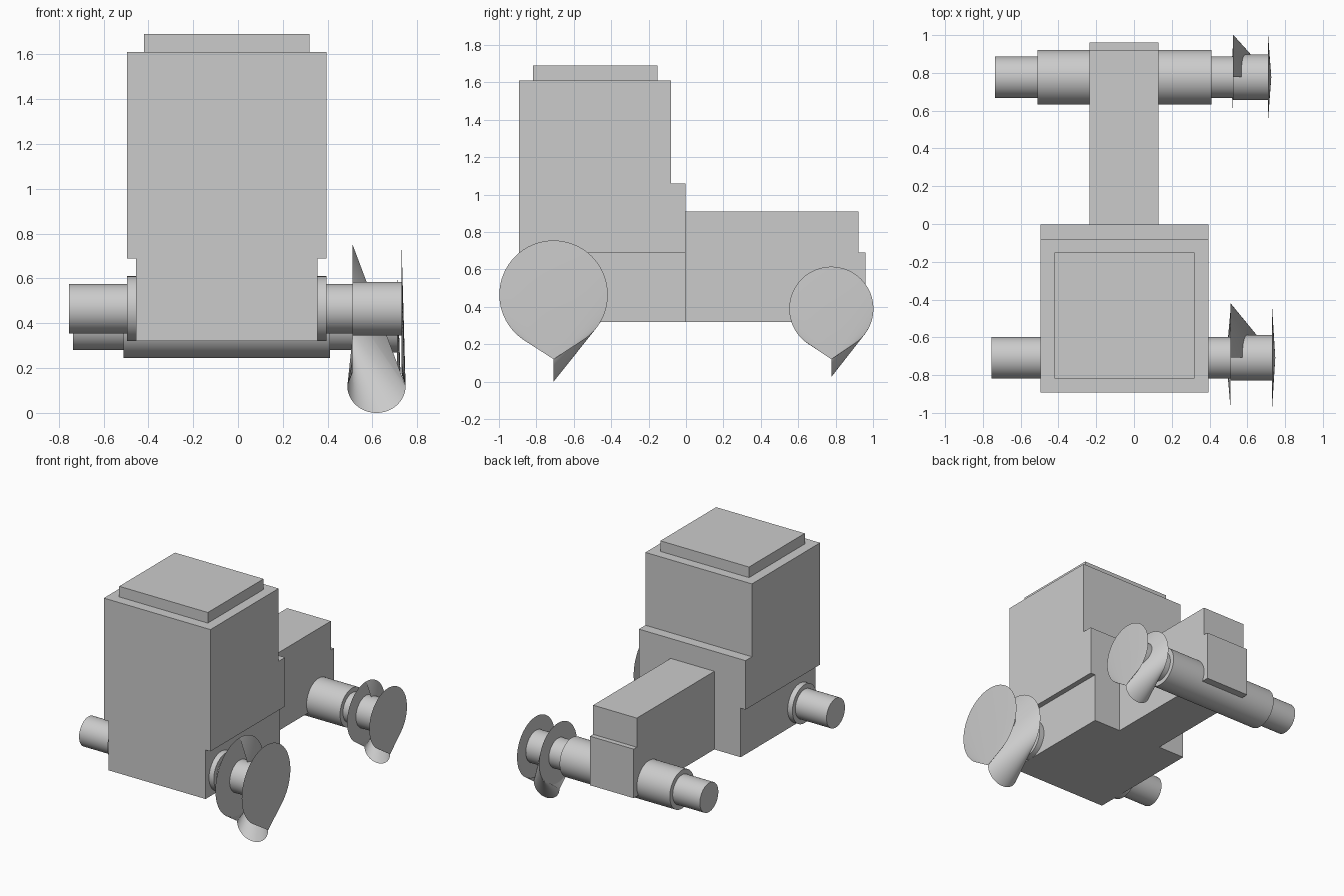
import bpy, bmesh, math
from mathutils import Matrix

if "Cube" in bpy.data.objects:
    bpy.data.objects.remove(bpy.data.objects["Cube"])

grey = bpy.data.materials.new("light_grey")
grey.diffuse_color = (0.6, 0.6, 0.6, 1)
grey.use_nodes = True
grey.node_tree.nodes["Principled BSDF"].inputs["Base Color"].default_value = grey.diffuse_color


def finish(name, bm, smooth=False):
    me = bpy.data.meshes.new(name)
    bm.to_mesh(me)
    bm.free()
    me.materials.append(grey)
    ob = bpy.data.objects.new(name, me)
    bpy.context.collection.objects.link(ob)
    if smooth:
        bpy.ops.object.select_all(action='DESELECT')
        ob.select_set(True)
        bpy.context.view_layer.objects.active = ob
        bpy.ops.object.shade_smooth_by_angle(angle=math.radians(30))
    return ob


def box(name, x0, x1, y0, y1, z0, z1):
    bm = bmesh.new()
    m = (Matrix.Translation(((x0 + x1) / 2, (y0 + y1) / 2, (z0 + z1) / 2))
         @ Matrix.Diagonal((x1 - x0, y1 - y0, z1 - z0, 1)))
    bmesh.ops.create_cube(bm, size=1, matrix=m)
    return finish(name, bm)


def rod(name, x0, x1, y, z, r):
    # cylinder lying along x
    bm = bmesh.new()
    m = Matrix.Translation(((x0 + x1) / 2, y, z)) @ Matrix.Rotation(math.pi / 2, 4, 'Y')
    bmesh.ops.create_cone(bm, cap_ends=True, segments=64, radius1=r, radius2=r,
                          depth=x1 - x0, matrix=m)
    return finish(name, bm, True)


def spool(name, y, z, r, x_in, x_out, lip_x, lip_z, lip_rx, lip_rz):
    """Inner and outer drop-shaped plates joined by a scoop with a half-round lip."""
    def rim(x, t):
        return (x, y + r * math.sin(t), z + r * math.cos(t))

    def lip(p):
        return (lip_x + lip_rx * math.cos(p), y, lip_z - lip_rz * math.sin(p))

    # outer plate: shallow fan from the rim to the lip corner
    n = 64
    bm = bmesh.new()
    tip = bm.verts.new(lip(0))
    ring = [bm.verts.new(rim(x_out, 2 * math.pi * i / n)) for i in range(n)]
    for i in range(n):
        bm.faces.new((tip, ring[(i + 1) % n], ring[i]))
    finish(name + "_outer_plate", bm, True)

    # inner plate: flat disc with its lower arc drawn out to the other corner
    bm = bmesh.new()
    ring = [bm.verts.new(rim(x_in, 2 * math.pi * i / n)) for i in range(n)]
    bm.faces.new(ring[::-1])
    tip = bm.verts.new(lip(math.pi))
    for i in range(n):
        if 0.34 * n <= i < 0.66 * n:
            bm.faces.new((tip, ring[i + 1], ring[i]))
    finish(name + "_inner_plate", bm)

    # scoop: straight rulings from the inner rim to the lip
    pairs = [(math.pi / 2 * i / 16, 0.0) for i in range(17)]
    for i in range(1, 33):
        p = math.pi * i / 32
        drop = (lip_rx + (lip_x - x_in) * math.cos(p)) / max(math.sin(p), 1e-3)
        zt = lip_z - drop * lip_rz / lip_rx
        t = math.acos(max(-1, min(1, r / (zt - z)))) if zt < z - r else math.pi
        pairs.append((max(pairs[-1][0], t), p))
    bm = bmesh.new()
    rows = [(bm.verts.new(rim(x_in, t)), bm.verts.new(lip(p))) for t, p in pairs]
    for a, b in zip(rows, rows[1:]):
        bm.faces.new((a[0], b[0], b[1], a[1]))
    bmesh.ops.remove_doubles(bm, verts=bm.verts, dist=1e-5)
    finish(name + "_scoop", bm, True)


# cabin
box("cabin_upper", -0.495, 0.395, -0.893, -0.08, 0.69, 1.61)
box("cabin_rear_step", -0.495, 0.395, -0.08, -0.003, 0.69, 1.06)
box("cabin_lower", -0.455, 0.355, -0.893, -0.003, 0.32, 0.69)
box("roof_slab", -0.42, 0.32, -0.817, -0.152, 1.61, 1.69)

# long body
box("body", -0.235, 0.13, -0.003, 0.922, 0.32, 0.91)
box("body_end_plate", -0.235, 0.13, 0.922, 0.96, 0.32, 0.69)

# cabin axle
AY, AZ = -0.708, 0.465
rod("cabin_axle_collar", -0.495, 0.395, AY, AZ, 0.145)
rod("cabin_axle", -0.755, 0.51, AY, AZ, 0.11)
rod("cabin_hub", 0.51, 0.73, AY, AZ, 0.12)
spool("cabin_spool", AY, AZ, 0.29, 0.51, 0.73, 0.618, 0.12, 0.13, 0.12)

# body axle
BY, BZ = 0.777, 0.39
rod("body_axle_sleeve", -0.51, 0.41, BY, BZ, 0.145)
rod("body_axle", -0.737, 0.525, BY, BZ, 0.11)
rod("body_hub", 0.525, 0.71, BY, BZ, 0.12)
spool("body_spool", BY, BZ, 0.225, 0.525, 0.71, 0.62, 0.12, 0.107, 0.095)
